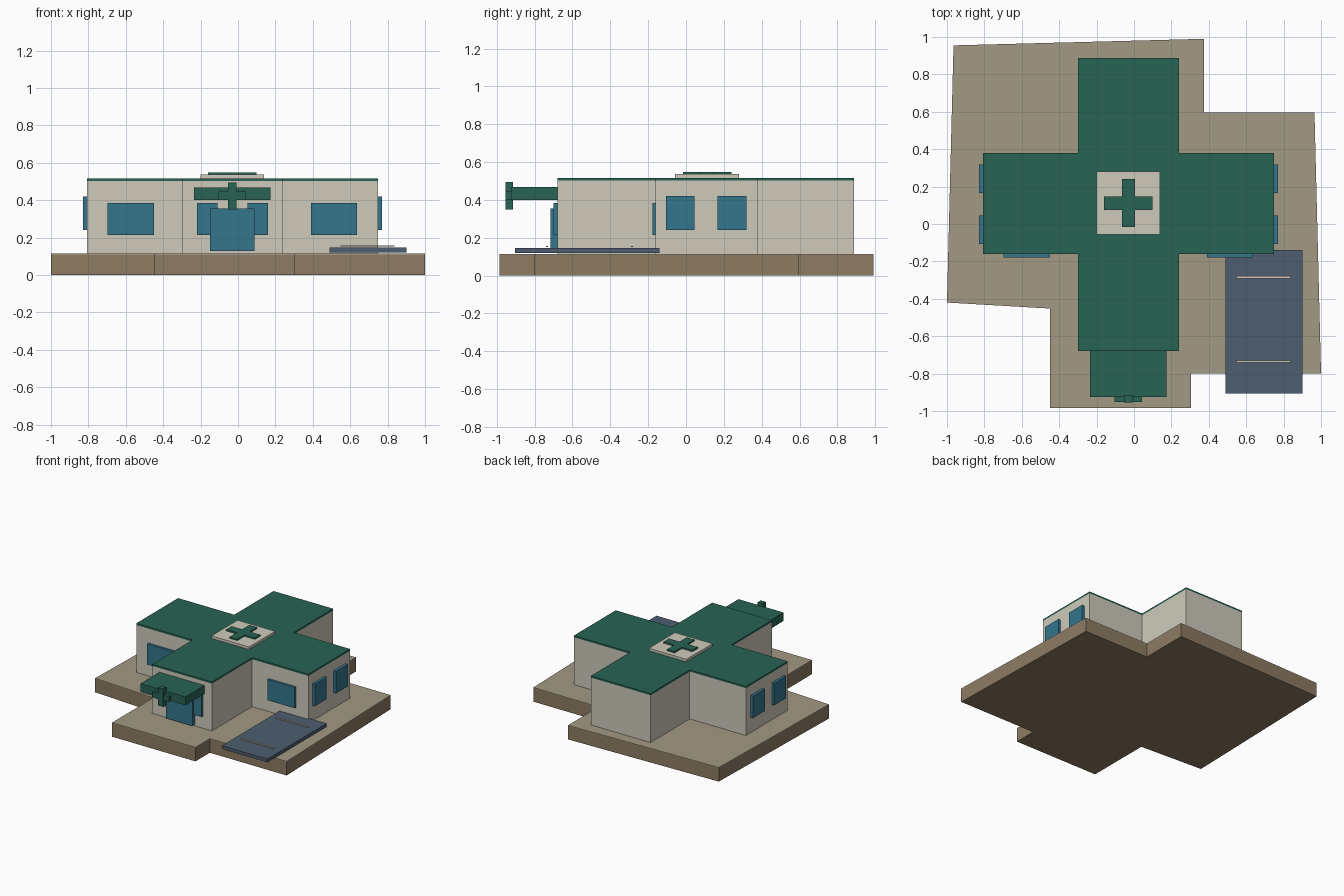
import bpy, bmesh

if "Cube" in bpy.data.objects:
    bpy.data.objects.remove(bpy.data.objects["Cube"])


def material(name, rgb):
    m = bpy.data.materials.new(name)
    m.diffuse_color = (*rgb, 1)
    m.use_nodes = True
    m.node_tree.nodes["Principled BSDF"].inputs["Base Color"].default_value = m.diffuse_color
    return m


GREEN = material("roof_green", (0.022, 0.125, 0.09))
CREAM = material("wall_cream", (0.62, 0.59, 0.5))
BLUE = material("glass_blue", (0.035, 0.18, 0.27))
SOIL = material("base_brown", (0.27, 0.2, 0.125))
SAND = material("paving_sand", (0.37, 0.32, 0.23))
SLATE = material("asphalt_slate", (0.075, 0.11, 0.16))


def prism(name, points, z0, z1, mat):
    """Extrude a flat outline from z0 to z1."""
    bm = bmesh.new()
    face = bm.faces.new([bm.verts.new((x, y, z0)) for x, y in points])
    ext = bmesh.ops.extrude_face_region(bm, geom=[face])
    for v in ext["geom"]:
        if isinstance(v, bmesh.types.BMVert):
            v.co.z = z1
    bmesh.ops.recalc_face_normals(bm, faces=bm.faces[:])
    mesh = bpy.data.meshes.new(name)
    bm.to_mesh(mesh)
    bm.free()
    mesh.materials.append(mat)
    ob = bpy.data.objects.new(name, mesh)
    bpy.context.collection.objects.link(ob)
    return ob


def box(name, x, y, z, mat):
    rect = [(x[0], y[0]), (x[1], y[0]), (x[1], y[1]), (x[0], y[1])]
    return prism(name, rect, *z, mat)


def cross(x, y):
    """Plus-shaped outline; x and y hold outer, inner, inner, outer limits."""
    a, b, c, d = x
    e, f, g, h = y
    return [(b, e), (c, e), (c, f), (d, f), (d, g), (c, g),
            (c, h), (b, h), (b, g), (a, g), (a, f), (b, f)]


# Plot: soil block with a thin paved top
plot = [(-0.965, 0.955), (0.375, 0.99), (0.375, 0.595), (0.965, 0.595),
        (1.0, -0.80), (0.305, -0.80), (0.305, -0.985), (-0.45, -0.985),
        (-0.45, -0.452), (-1.0, -0.42)]
prism("ground_base", plot, 0, 0.108, SOIL)
prism("ground_paving", plot, 0.108, 0.115, SAND)

# Cross-shaped building and roof
plan = cross((-0.808, -0.30, 0.24, 0.748), (-0.68, -0.16, 0.38, 0.887))
prism("walls", plan, 0.115, 0.502, CREAM)
prism("roof", plan, 0.502, 0.516, GREEN)

# Roof emblem
box("roof_panel", (-0.20, 0.14), (-0.057, 0.28), (0.516, 0.537), CREAM)
prism("roof_cross", cross((-0.16, -0.065, 0.005, 0.10),
                          (-0.017, 0.076, 0.146, 0.24)), 0.537, 0.549, GREEN)

# Entrance canopy, its cross sign and the door
box("canopy", (-0.235, 0.173), (-0.925, -0.68), (0.40, 0.469), GREEN)
box("sign_upright", (-0.054, -0.008), (-0.955, -0.915), (0.35, 0.496), GREEN)
box("sign_bar", (-0.104, 0.042), (-0.953, -0.925), (0.40, 0.446), GREEN)
box("door", (-0.149, 0.087), (-0.715, -0.68), (0.128, 0.355), BLUE)

# Windows, mirrored about the building's centre line x = -0.03
CX = -0.03
for side, label in ((-1, "left"), (1, "right")):
    def mx(a, b):
        return sorted((CX + side * a, CX + side * b))
    box(f"entrance_window_{label}", mx(0.08, 0.19), (-0.70, -0.68), (0.215, 0.385), BLUE)
    box(f"front_window_{label}", mx(0.42, 0.667), (-0.178, -0.16), (0.215, 0.385), BLUE)
    for i, y in enumerate((-0.03, 0.243)):
        box(f"side_window_{label}_{i + 1}", mx(0.778, 0.80), (y - 0.076, y + 0.076),
            (0.24, 0.42), BLUE)

# Parking bay with two painted lines
box("parking_bay", (0.488, 0.90), (-0.905, -0.14), (0.12, 0.147), SLATE)
for i, y in enumerate((-0.285, -0.735)):
    box(f"parking_line_{i + 1}", (0.548, 0.838), (y - 0.006, y + 0.006),
        (0.152, 0.158), CREAM)
